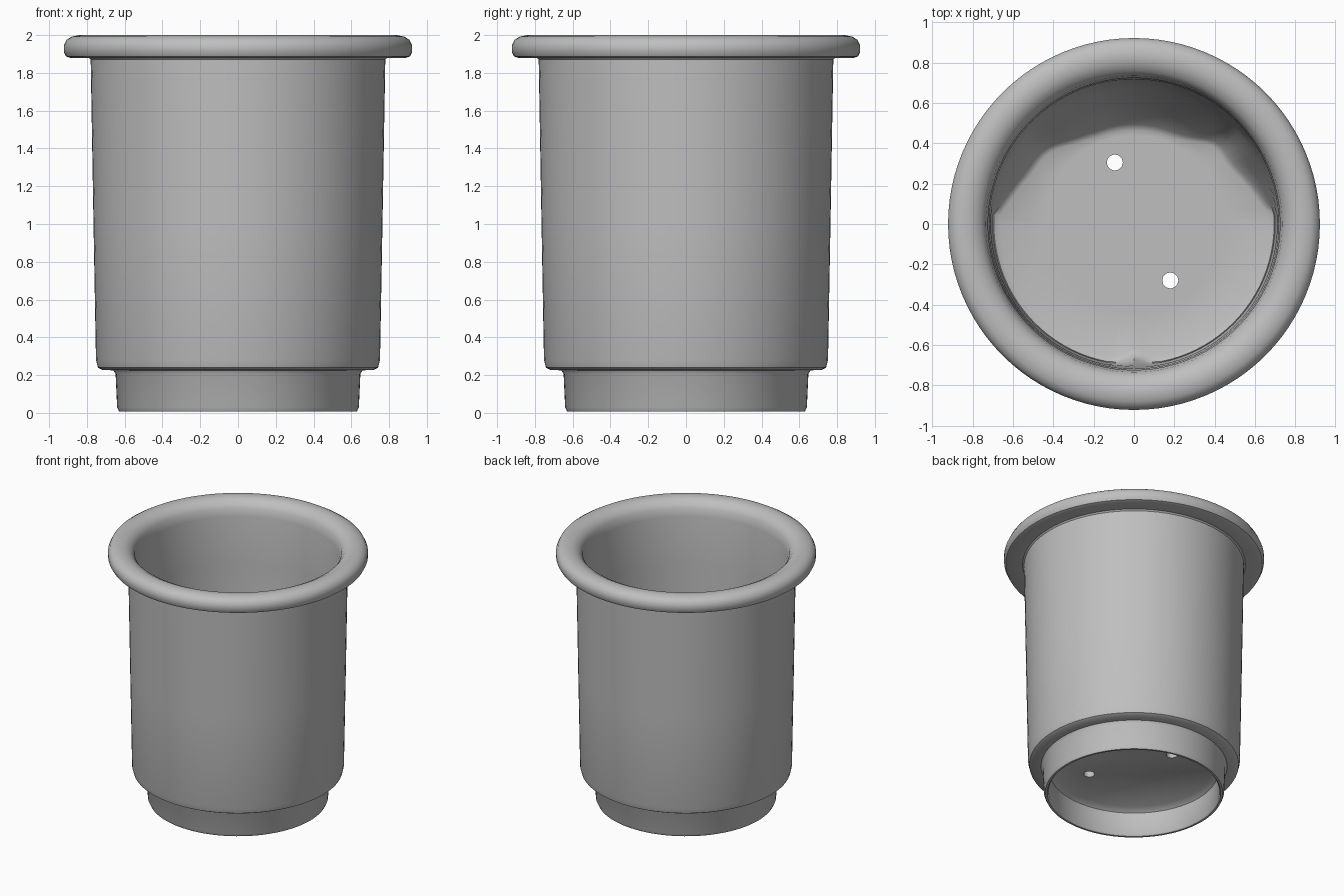
import bpy, bmesh, math

cube = bpy.data.objects.get("Cube")
if cube:
    bpy.data.objects.remove(cube, do_unlink=True)

SEGMENTS = 96

grey = bpy.data.materials.new("matt grey")
grey.use_nodes = True
grey.diffuse_color = (0.52, 0.52, 0.52, 1)
grey.node_tree.nodes["Principled BSDF"].inputs["Base Color"].default_value = grey.diffuse_color

# Outside of the pot: recessed base, foot, stepped body, rolled rim, inner wall (radius, height)
OUTSIDE = [
    (0.56, 0.22), (0.60, 0.19), (0.605, 0.02), (0.615, 0.008), (0.63, 0.008), (0.64, 0.03),
    (0.648, 0.205), (0.66, 0.225), (0.72, 0.228), (0.742, 0.24), (0.752, 0.28), (0.765, 1.0),
    (0.78, 1.87), (0.79, 1.88), (0.89, 1.88), (0.91, 1.887), (0.922, 1.91), (0.922, 1.945),
    (0.908, 1.975), (0.88, 1.992), (0.84, 2.0), (0.80, 1.995), (0.76, 1.975),
    (0.735, 1.94), (0.724, 1.88), (0.718, 1.5), (0.71, 0.85),
]


def bump(angle, centre, width):
    d = math.degrees(math.atan2(math.sin(angle - math.radians(centre)),
                                math.cos(angle - math.radians(centre))))
    return math.exp(-(d / width) ** 2)


def profile(angle):
    """Cross-section at an angle; the inside corner is filled along the back."""
    back = min(1.0, max(0.0, (math.sin(angle) - 0.08) / 0.85))
    fill = 0.20 * back ** 0.75 + 0.05 * bump(angle, -90, 5)
    fill -= 0.04 * bump(angle, 45, 9) + 0.03 * bump(angle, 140, 10)
    fill = max(0.0, fill)
    edge = 0.695 - fill
    return OUTSIDE + [
        (0.705 - 0.15 * fill, 0.30 + 1.9 * fill),
        (0.70 - 0.55 * fill, 0.28 + 1.1 * fill),
        (edge, 0.285),
        (edge - 0.03, 0.27),
        (0.44, 0.27),
    ]


# Pot shell
bm = bmesh.new()
columns = []
for i in range(SEGMENTS):
    a = math.tau * i / SEGMENTS
    columns.append([bm.verts.new((r * math.cos(a), r * math.sin(a), z)) for r, z in profile(a)])
for i, col in enumerate(columns):
    nxt = columns[(i + 1) % SEGMENTS]
    for j in range(len(col) - 1):
        bm.faces.new((col[j], nxt[j], nxt[j + 1], col[j + 1]))
bm.faces.new([c[0] for c in reversed(columns)])
bm.faces.new([c[-1] for c in columns])
bmesh.ops.recalc_face_normals(bm, faces=bm.faces)
mesh = bpy.data.meshes.new("pot")
bm.to_mesh(mesh)
bm.free()
mesh.materials.append(grey)
pot = bpy.data.objects.new("pot", mesh)
bpy.context.collection.objects.link(pot)

# Two drain holes through the floor
for x, y in ((-0.095, 0.305), (0.18, -0.28)):
    bpy.ops.mesh.primitive_cylinder_add(vertices=12, radius=0.04, depth=0.4, location=(x, y, 0.25))
    cutter = bpy.context.object
    cutter.name = "drain_hole_cutter"
    cutter.hide_render = True
    cut = pot.modifiers.new("drain_hole", 'BOOLEAN')
    cut.operation, cut.solver, cut.object = 'DIFFERENCE', 'EXACT', cutter
    bpy.ops.object.select_all(action='DESELECT')
    pot.select_set(True)
    bpy.context.view_layer.objects.active = pot
    bpy.ops.object.modifier_apply(modifier=cut.name)
    bpy.data.objects.remove(cutter, do_unlink=True)

bpy.ops.object.shade_smooth_by_angle(angle=math.radians(40))
